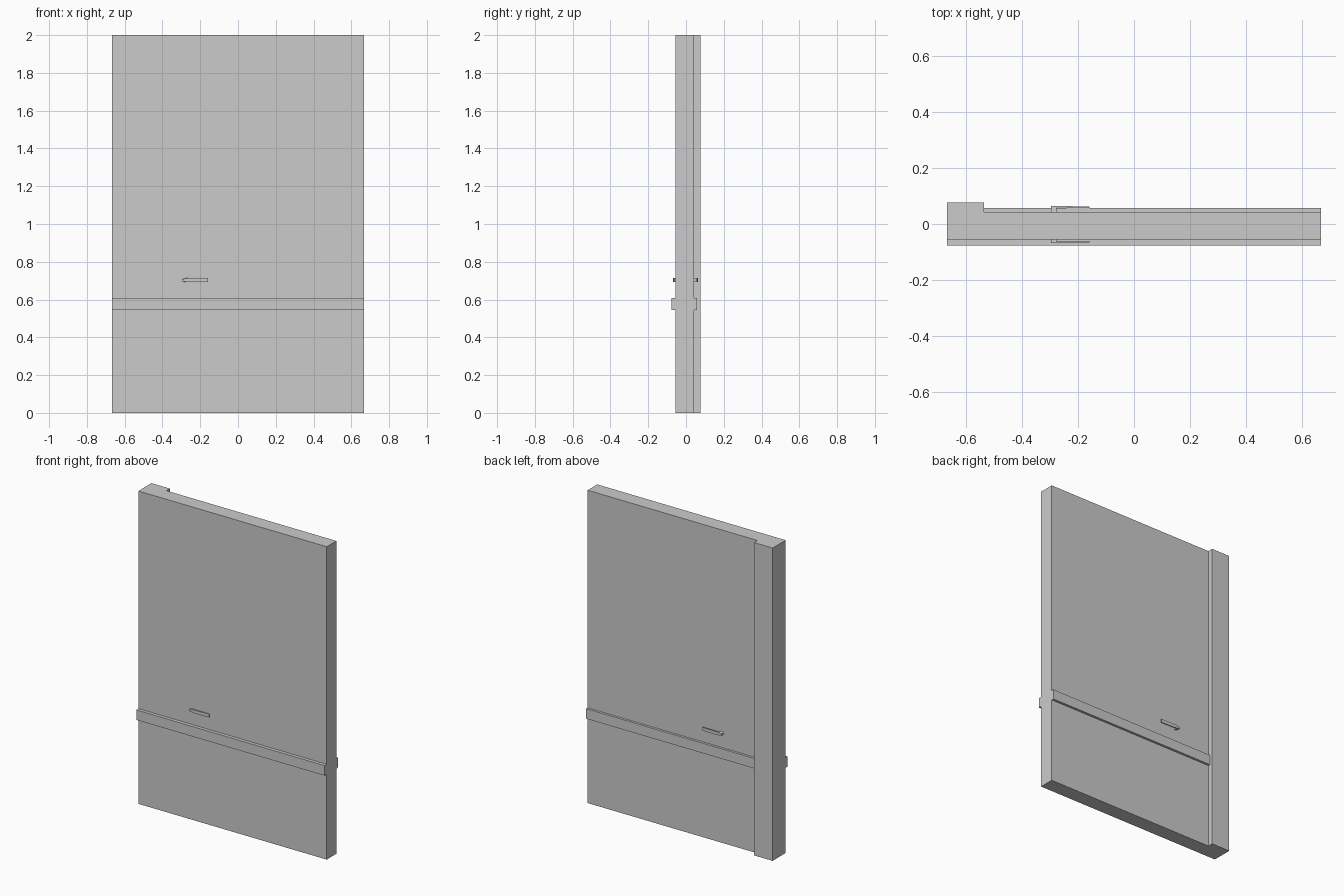
import bpy, bmesh

if "Cube" in bpy.data.objects:
    bpy.data.objects.remove(bpy.data.objects["Cube"])

W = 0.666          # half width
FRONT, BACK = -0.055, 0.042


def prism(name, outline, z0, z1, pinch=()):
    """Extrude an xy outline from z0 to z1; pinched corners are pulled in vertically."""
    bm = bmesh.new()
    rings = []
    for z, s in ((z0, 1), (z1, -1)):
        rings.append([bm.verts.new((x, y, z + (s * 0.005 if i in pinch else 0)))
                      for i, (x, y) in enumerate(outline)])
    n = len(outline)
    bm.faces.new(rings[0])
    bm.faces.new(rings[1])
    for i in range(n):
        j = (i + 1) % n
        bm.faces.new((rings[0][i], rings[0][j], rings[1][j], rings[1][i]))
    bmesh.ops.recalc_face_normals(bm, faces=bm.faces)
    mesh = bpy.data.meshes.new(name)
    bm.to_mesh(mesh)
    bm.free()
    obj = bpy.data.objects.new(name, mesh)
    bpy.context.collection.objects.link(obj)
    return obj


def rect(x0, x1, y0, y1):
    return [(x0, y0), (x1, y0), (x1, y1), (x0, y1)]


# Door slab with the overlapping edge strip on the back
prism("door_panel", [(-W, FRONT), (W, FRONT), (W, BACK), (-0.535, BACK),
                     (-0.535, 0.0765), (-W, 0.0765)], 0, 2)

# Horizontal rails on both faces
prism("front_rail", rect(-W, W, -0.0765, FRONT), 0.545, 0.609)
prism("back_rail", rect(-0.535, W, BACK, 0.057), 0.545, 0.609)

# Lever handles: short stem and a thin tapering arm, mirrored front to back
for name, face, side, reach in (("front_handle", FRONT, -1, 0.0135),
                                ("back_handle", BACK, 1, 0.0225)):
    profile = [(-0.296, 0), (-0.296, reach), (-0.264, reach), (-0.158, reach - 0.003),
               (-0.158, reach - 0.008), (-0.276, reach - 0.006), (-0.276, 0)]
    prism(name, [(x, face + side * d) for x, d in profile], 0.692, 0.713, pinch=(0, 1))
